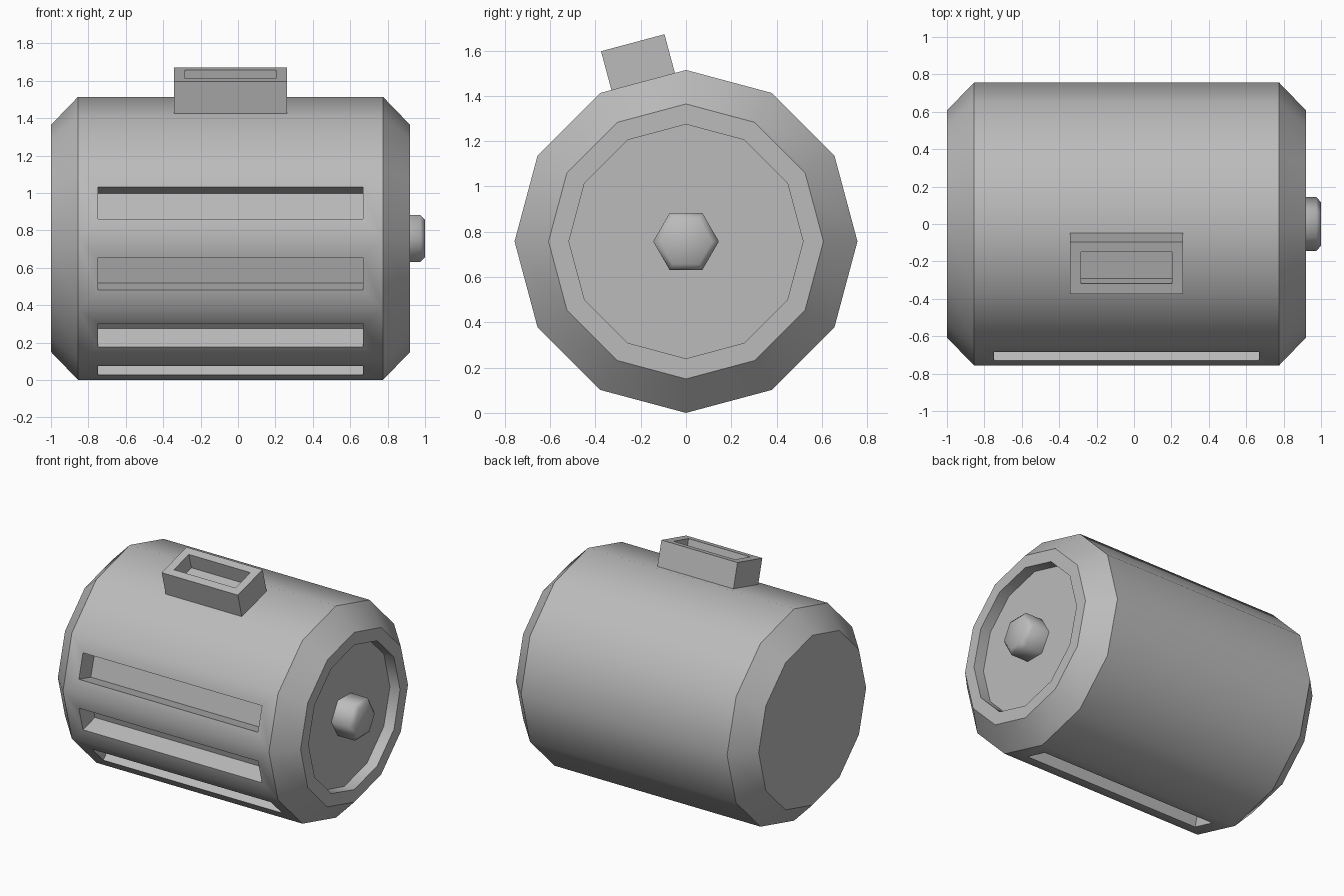
import bpy
import bmesh
from math import cos, sin, pi, radians
from mathutils import Matrix, Vector

cube = bpy.data.objects.get("Cube")
if cube:
    bpy.data.objects.remove(cube, do_unlink=True)

RADIUS = 0.757
MID_X = -0.04
TILT = radians(15)

grey = bpy.data.materials.new("plain grey")
grey.use_nodes = True
grey.diffuse_color = (0.5, 0.5, 0.5, 1)
grey.node_tree.nodes["Principled BSDF"].inputs["Base Color"].default_value = (0.5, 0.5, 0.5, 1)


def lathe_x(bm, sides, profile):
    """Closed solid along x from (x, radius) pairs."""
    rings = []
    for x, r in profile:
        rings.append([bm.verts.new((x, r * cos(2 * pi * i / sides), r * sin(2 * pi * i / sides)))
                      for i in range(sides)])
    for a, b in zip(rings, rings[1:]):
        for i in range(sides):
            j = (i + 1) % sides
            bm.faces.new((a[i], a[j], b[j], b[i]))
    bm.faces.new(rings[0])
    bm.faces.new(rings[-1])
    bmesh.ops.recalc_face_normals(bm, faces=bm.faces[:])


def recess(bm, faces, margin, depth):
    """Inset each face, then push its middle straight in."""
    bmesh.ops.inset_individual(bm, faces=faces, thickness=margin, use_even_offset=True)
    for f in bmesh.ops.extrude_discrete_faces(bm, faces=faces)["faces"]:
        f.normal_update()
        bmesh.ops.translate(bm, verts=f.verts[:], vec=f.normal * -depth)


def finish(name, bm, matrix, angle):
    mesh = bpy.data.meshes.new(name)
    bm.normal_update()
    bm.to_mesh(mesh)
    bm.free()
    mesh.transform(matrix)
    mesh.materials.append(grey)
    ob = bpy.data.objects.new(name, mesh)
    bpy.context.collection.objects.link(ob)
    bpy.ops.object.select_all(action='DESELECT')
    ob.select_set(True)
    bpy.context.view_layer.objects.active = ob
    bpy.ops.object.shade_smooth_by_angle(angle=radians(angle))


centre = Matrix.Translation((0, 0, RADIUS))

# Housing with bevelled ends
bm = bmesh.new()
lathe_x(bm, 12, [(-1, 0.607), (-0.855, RADIUS), (0.775, RADIUS), (0.92, 0.607)])
bm.normal_update()

# Four cooling slots on the lower front, and the recessed shaft end
slots = [f for f in bm.faces
         if abs(f.normal.x) < 0.1 and f.normal.y < -0.2 and f.normal.z < 0.4]
end = [f for f in bm.faces if f.normal.x > 0.9]
recess(bm, slots, 0.107, 0.14)
recess(bm, end, 0.087, 0.08)
finish("housing", bm, centre, 35)

# Hexagonal shaft
bm = bmesh.new()
lathe_x(bm, 6, [(0.82, 0.145), (0.975, 0.145), (1, 0.115)])
finish("shaft", bm, centre, 65)

# Open terminal box, standing on the tilted face beside the top
bm = bmesh.new()
bmesh.ops.create_cube(bm, size=1, matrix=Matrix.Diagonal((0.602, 0.29, 0.22, 1)))
bm.normal_update()
recess(bm, [f for f in bm.faces if f.normal.z > 0.9], 0.058, 0.11)
normal = Vector((0, -sin(TILT), cos(TILT)))
base = normal * (RADIUS * cos(TILT) + 0.177 - 0.11) + Vector((MID_X, 0, RADIUS))
finish("terminal_box", bm, Matrix.Translation(base) @ Matrix.Rotation(TILT, 4, 'X'), 35)
